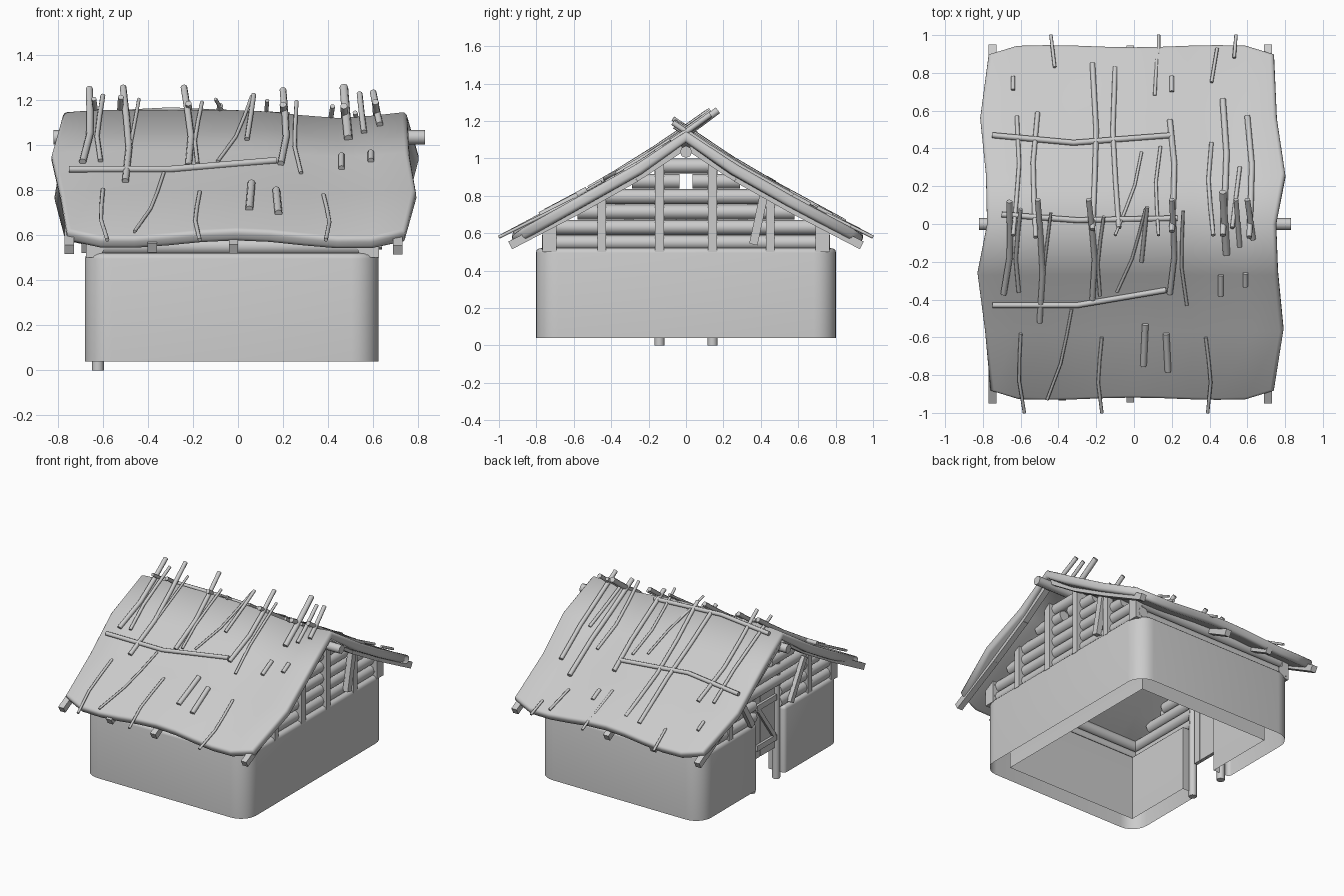
import bpy, bmesh, math
from mathutils import Vector

if "Cube" in bpy.data.objects:
    bpy.data.objects.remove(bpy.data.objects["Cube"])

grey = bpy.data.materials.new("plain grey")
grey.use_nodes = True
grey.diffuse_color = (0.6, 0.6, 0.6, 1)
grey.node_tree.nodes["Principled BSDF"].inputs["Base Color"].default_value = (0.6, 0.6, 0.6, 1)


def add(name, data):
    ob = bpy.data.objects.new(name, data)
    data.materials.append(grey)
    bpy.context.scene.collection.objects.link(ob)
    return ob


def finish(name, bm, angle=None):
    bmesh.ops.recalc_face_normals(bm, faces=bm.faces)
    me = bpy.data.meshes.new(name)
    bm.to_mesh(me)
    bm.free()
    ob = add(name, me)
    if angle:
        bpy.ops.object.select_all(action="DESELECT")
        ob.select_set(True)
        bpy.context.view_layer.objects.active = ob
        bpy.ops.object.shade_smooth_by_angle(angle=math.radians(angle))
    return ob


def beam(name, a, b, width, depth, up=(1, 0, 0)):
    """Square timber from a to b; depth is measured along up."""
    a, b, up = Vector(a), Vector(b), Vector(up)
    side = (b - a).cross(up).normalized() * width / 2
    up = up * depth / 2
    bm = bmesh.new()
    ends = [[bm.verts.new(p + side * i + up * j) for i, j in ((-1, -1), (1, -1), (1, 1), (-1, 1))]
            for p in (a, b)]
    for ring in ends:
        bm.faces.new(ring)
    for i in range(4):
        k = (i + 1) % 4
        bm.faces.new((ends[0][i], ends[0][k], ends[1][k], ends[1][i]))
    return finish(name, bm)


def pole(name, points, radius):
    """Round pole along a bent path."""
    cu = bpy.data.curves.new(name, "CURVE")
    cu.dimensions = "3D"
    cu.bevel_depth, cu.bevel_resolution, cu.use_fill_caps = radius, 2, True
    sp = cu.splines.new("POLY")
    sp.points.add(len(points) - 1)
    for p, co in zip(sp.points, points):
        p.co = (*co, 1)
    sp.use_smooth = True
    return add(name, cu)


# Roof height by distance from the ridge
SLOPE = [(0, 1.15), (0.27, 0.97), (0.57, 0.80), (0.94, 0.605)]


def roof_z(t):
    if t < 0:
        return 1.15 - t * 0.72
    for (t0, z0), (t1, z1) in zip(SLOPE, SLOPE[1:]):
        if t <= t1 or t1 == SLOPE[-1][0]:
            return z0 + (z1 - z0) * (t - t0) / (t1 - t0)


def sag(x, t):
    """Dip of the thatch, strongest at the ridge."""
    return (0.006 - 0.036 * math.exp(-((x - 0.45) / 0.25) ** 2)) * max(0, 1 - abs(t))


def half_span(z):
    t = 0
    while t < 0.77 and roof_z(t) - 0.085 > z:
        t += 0.01
    return t


# Clay wall: rounded outside, square inside, open below, with a doorway
GAP, R, THICK = 0.157, 0.12, 0.13
X0, X1, Y = -0.68, 0.624, 0.803
outline = [(X0, GAP)]
for cx, cy, start in ((X0 + R, Y - R, 180), (X1 - R, Y - R, 90), (X1 - R, R - Y, 0), (X0 + R, R - Y, -90)):
    for k in range(7):
        ang = math.radians(start - 15 * k)
        outline.append((cx + R * math.cos(ang), cy + R * math.sin(ang)))
IX0, IX1, IY = X0 + THICK, X1 - THICK, Y - THICK
outline += [(X0, -GAP), (IX0, -GAP), (IX0, -IY), (IX1, -IY), (IX1, IY), (IX0, IY), (IX0, GAP)]
bm = bmesh.new()
base = bm.faces.new([bm.verts.new((x, y, 0.04)) for x, y in outline])
ext = bmesh.ops.extrude_face_region(bm, geom=[base])["geom"]
bmesh.ops.translate(bm, verts=[g for g in ext if isinstance(g, bmesh.types.BMVert)], vec=(0, 0, 0.48))
rim = [e for e in bm.edges if all(v.co.z > 0.5 for v in e.verts)]
rim += [e for e in bm.edges if all(v.co.x < X0 + 0.01 and abs(v.co.y) < 0.2 for v in e.verts)
        and abs(e.verts[0].co.z - e.verts[1].co.z) > 0.1]
bmesh.ops.bevel(bm, geom=rim, offset=0.025, segments=3, profile=0.5, affect="EDGES")
under = [f for f in bm.faces if f.calc_center_median().z < 0.05]
bmesh.ops.delete(bm, geom=under, context="FACES_ONLY")
finish("clay_wall", bm, 40)

# Thatched roof: a wavy bent sheet given thickness and soft edges
LEFT = [-0.76, -0.79, -0.83, -0.78, -0.785, -0.815, -0.77]
RIGHT = [0.74, 0.79, 0.76, 0.75, 0.80, 0.755, 0.74]
COLS = 10
bm = bmesh.new()
grid = []
for i, (xl, xr) in enumerate(zip(LEFT, RIGHT)):
    side = -1 if i < 3 else 1
    t = SLOPE[abs(i - 3)][0]
    row = []
    for c in range(COLS + 1):
        x = xl + (xr - xl) * c / COLS
        tt, z = t, roof_z(t) + sag(x, t)
        if t > 0.9:
            tt = t + 0.008 * side - 0.006 * math.cos(7 * x)
            z += 0.018 * math.cos(6 * x)
            if c in (0, COLS):
                tt, z = tt - 0.04, z + 0.02
        elif c == 0:
            z -= 0.012
        row.append(bm.verts.new((x, side * tt, z)))
    grid.append(row)
for a, b in zip(grid, grid[1:]):
    for c in range(COLS):
        bm.faces.new((a[c], a[c + 1], b[c + 1], b[c]))
roof = finish("thatch_roof", bm, 78)
mod = roof.modifiers.new("thickness", "SOLIDIFY")
mod.thickness, mod.offset = 0.06, -1
mod = roof.modifiers.new("soft_edge", "BEVEL")
mod.width, mod.segments, mod.angle_limit = 0.02, 3, math.radians(78)

# Ridge pole, gable rafters and short eave stubs
pole("ridge_pole", [(-0.82, 0, 1.035), (0.83, 0, 1.035)], 0.032)
for x, stops in ((-0.75, (0.02, 0.27, 0.57, 0.94)), (0.71, (0.02, 0.27, 0.57, 0.94)),
                 (-0.38, (0.74, 0.925)), (-0.02, (0.74, 0.935))):
    for s in (-1, 1):
        pts = [(x, s * t, roof_z(t) - 0.07 + sag(x, t)) for t in stops]
        for a, b in zip(pts, pts[1:]):
            beam("rafter", a, b, 0.045, 0.042)

# Log gables and side logs
ROWS = [0.55 + 0.082 * i for i in range(6)]
for gx, door in ((-0.63, True), (0.565, False)):
    for i, z in enumerate(ROWS):
        w = half_span(z)
        hole = 0.14 if door and i < 2 else 0.035 if i == 4 else 0
        spans = [(-w, -hole), (hole, w)] if hole else [(-w, w)]
        for a, b in spans:
            pole("gable_log", [(gx, a, z), (gx, b, z)], 0.04)
for s in (-1, 1):
    for z in ROWS[:2]:
        pole("side_log", [(-0.66, s * 0.73, z), (0.61, s * 0.73, z)], 0.04)

# Gable posts, door posts and braces
for s in (-1, 1):
    for gx in (-0.65, 0.6):
        for y, w in ((0.45, 0.045), (0.73, 0.075)):
            beam("gable_post", (gx, s * y, 0.5), (gx, s * y, roof_z(y) - 0.055), w, 0.05)
    beam("gable_post", (0.6, s * 0.142, 0.5), (0.6, s * 0.142, 0.99), 0.048, 0.05)
    pole("door_post", [(-0.622, s * 0.142, 0), (-0.622, s * 0.142, 0.99)], 0.027)
    beam("gable_brace", (-0.68, s * 0.22, 0.53), (-0.68, s * 0.38, 0.80), 0.04, 0.03)
beam("gable_brace", (0.62, 0.36, 0.54), (0.62, 0.42, 0.82), 0.045, 0.04)

# Plank door with ledges and a diagonal
for k in range(4):
    y = -0.0825 + 0.055 * k
    beam("door_plank", (-0.62, y, 0.23), (-0.62, y, 0.68), 0.052, 0.025)
for z in (0.31, 0.60):
    beam("door_ledge", (-0.64, -0.11, z), (-0.64, 0.11, z), 0.04, 0.02)
beam("door_diagonal", (-0.64, -0.09, 0.33), (-0.64, 0.09, 0.58), 0.03, 0.02)

# Loose sticks on the thatch: x at top, top and bottom distance from ridge, x shift, radius
FRONT = [
    (-.66, -.12, .37, -.03, .016), (-.6, -.08, .36, -.01, .011), (-.51, -.13, .52, .01, .015),
    (-.44, -.06, .26, -.04, .008), (-.24, -.13, .4, .02, .015), (-.16, -.04, .38, -.02, .009),
    (.06, -.08, .36, -.15, .008), (.07, -.09, .2, -.03, .011), (.2, -.13, .37, -.01, .015),
    (.26, -.07, .43, .02, .009), (.47, -.17, .16, .02, .019), (.54, -.13, .12, .02, .013),
    (.6, -.13, .08, .03, .015), (-.6, .58, 1, .02, .009), (-.33, .45, .93, -.13, .008),
    (-.17, .6, 1, 0, .009), (.38, .6, 1, .01, .009), (.06, .53, .75, -.01, .017),
    (.17, .58, .78, .01, .017), (.46, .27, .38, 0, .014), (.59, .26, .33, 0, .014)]
BACK = [
    (-.64, -.06, .57, .02, .011), (-.52, -.07, .59, .01, .013), (-.22, -.03, .85, 0, .014),
    (-.08, -.02, .83, -.02, .013), (-.1, -.06, .38, .14, .008), (.13, -.06, .41, .01, .009),
    (.2, -.04, .55, -.01, .015), (.42, -.06, .43, -.01, .011), (.47, -.06, .66, 0, .016),
    (.52, -.02, .3, .04, .011), (.61, -.07, .57, -.01, .015), (-.42, .83, 1, -.02, .009),
    (.13, .9, 1, 0, .009), (.53, .88, 1, .01, .009), (.41, .75, .93, .03, .009),
    (.11, .68, .87, .01, .009), (.2, .7, .78, 0, .013), (-.64, .71, .78, 0, .011)]


def on_roof(x, t, s, lift):
    return (x, s * t, roof_z(t) + sag(x, t) + lift)


for s, sticks in ((-1, FRONT), (1, BACK)):
    for n, (x, top, low, dx, r) in enumerate(sticks):
        bend = 0.02 * (-1) ** n if low - top > 0.35 else 0
        stops = [(0, 0), (0.3, bend * 0.6), (0.6, bend), (1, 0)]
        pole("thatch_stick", [on_roof(x + dx * f + k, top + (low - top) * f, s, r * 0.4 + 0.002)
                              for f, k in stops], r)
for s, path in ((-1, ((-.75, .43), (-.3, .43), (.17, .35))), (1, ((-.75, .47), (-.32, .43), (.2, .47))),
                (1, ((-.7, .05), (-.3, .02), (.23, .03)))):
    pole("cross_stick", [on_roof(x, t, s, 0.01) for x, t in path], 0.015)
